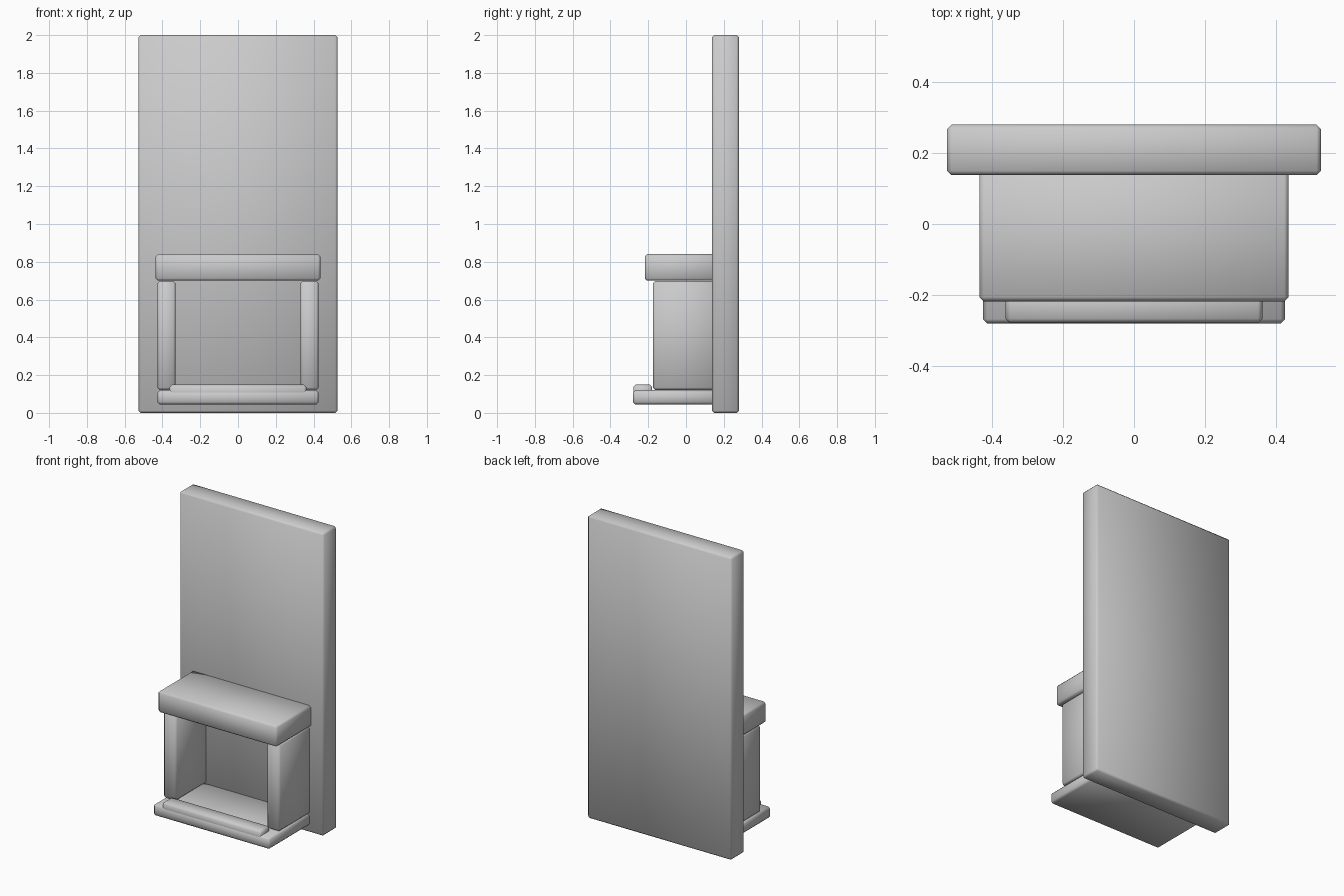
import bpy
import bmesh
from mathutils import Vector

if "Cube" in bpy.data.objects:
    bpy.data.objects.remove(bpy.data.objects["Cube"])


def slab(name, low, high, bevel=0.012):
    """Softly shaded box between two corners with chamfered edges."""
    low, high = Vector(low), Vector(high)
    bm = bmesh.new()
    bmesh.ops.create_cube(bm, size=1)
    bmesh.ops.scale(bm, vec=high - low, verts=bm.verts)
    bmesh.ops.bevel(bm, geom=bm.edges[:], offset=bevel, segments=1,
                    affect='EDGES', clamp_overlap=True)
    for face in bm.faces:
        face.smooth = True
    mesh = bpy.data.meshes.new(name)
    bm.to_mesh(mesh)
    bm.free()
    obj = bpy.data.objects.new(name, mesh)
    obj.location = (low + high) / 2
    bpy.context.collection.objects.link(obj)
    return obj


# Tall chimney wall
slab("chimney_breast", (-0.527, 0.138, 0), (0.527, 0.28, 2))

# Mantel on top of the opening
slab("mantel", (-0.436, -0.218, 0.70), (0.436, 0.16, 0.84))

# Side pillars
for side, x in (("left", -0.378), ("right", 0.378)):
    slab(side + "_pillar", (x - 0.048, -0.175, 0.122), (x + 0.048, 0.16, 0.698))

# Hearth plate and its raised front lip
slab("hearth", (-0.426, -0.28, 0.045), (0.426, 0.16, 0.12))
slab("hearth_lip", (-0.362, -0.279, 0.075), (0.362, -0.179, 0.149))
